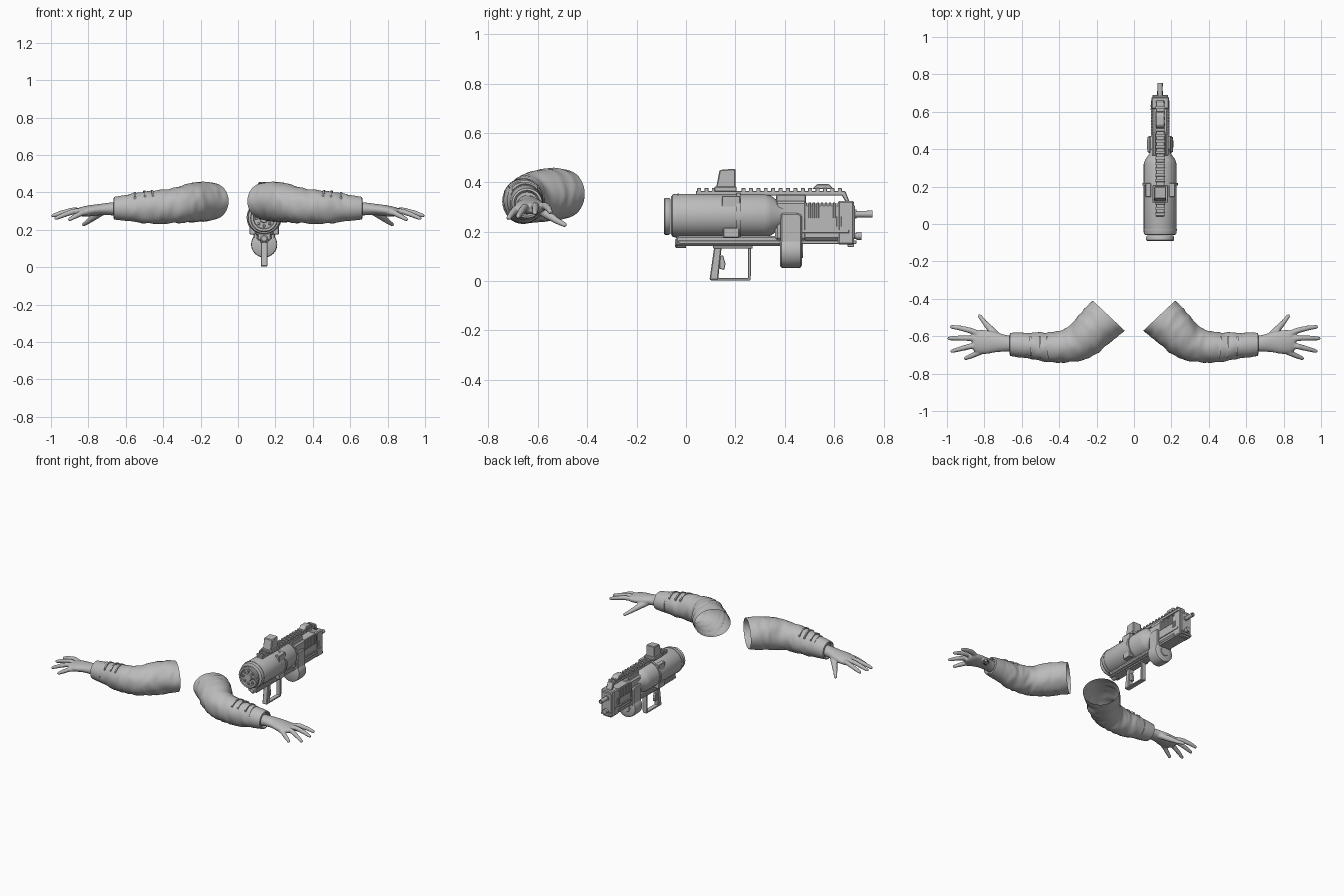
import bpy, bmesh, math
from mathutils import Vector, noise

if "Cube" in bpy.data.objects:
    bpy.data.objects.remove(bpy.data.objects["Cube"])

grey = bpy.data.materials.new("plain grey")
grey.diffuse_color = (0.5, 0.5, 0.5, 1)
grey.use_nodes = True
grey.node_tree.nodes["Principled BSDF"].inputs["Base Color"].default_value = grey.diffuse_color
GX = 0.14  # blaster centre line


def finish(name, bm, smooth=None, bevel=0):
    bmesh.ops.recalc_face_normals(bm, faces=bm.faces)
    me = bpy.data.meshes.new(name)
    bm.to_mesh(me)
    bm.free()
    ob = bpy.data.objects.new(name, me)
    bpy.context.collection.objects.link(ob)
    me.materials.append(grey)
    if bevel:
        m = ob.modifiers.new("bevel", 'BEVEL')
        m.width, m.segments = bevel, 1
    if smooth:
        bpy.context.view_layer.objects.active = ob
        ob.select_set(True)
        bpy.ops.object.shade_smooth_by_angle(angle=math.radians(smooth))
        ob.select_set(False)
    return ob


def loft(bm, rings, cap0=True, cap1=True):
    vs = [[bm.verts.new(p) for p in r] for r in rings]
    n = len(vs[0])
    for a, b in zip(vs, vs[1:]):
        for i in range(n):
            bm.faces.new((a[i], a[(i + 1) % n], b[(i + 1) % n], b[i]))
    if cap0:
        bm.faces.new(vs[0])
    if cap1:
        bm.faces.new(vs[-1])


def box(name, half, y0, y1, z0, z1, bevel=0.003, x=GX):
    return plate(name, [(y0, z0), (y1, z0), (y1, z1), (y0, z1)], half, bevel, x)


def plate(name, pts, half, bevel=0.003, x=GX):
    """Side outline in y,z extruded across x."""
    bm = bmesh.new()
    loft(bm, [[(x + s * half, y, z) for y, z in pts] for s in (-1, 1)])
    return finish(name, bm, bevel=bevel)


def lathe(name, prof, z, x=GX, n=32):
    """Profile of (y, radius) turned about an axis along y."""
    bm = bmesh.new()
    loft(bm, [[(x + r * math.cos(t * math.tau / n), y, z + r * math.sin(t * math.tau / n))
               for t in range(n)] for y, r in prof])
    return finish(name, bm, smooth=35)


# ---- blaster: tank, cap and bands
lathe("tank", [(-.06, .076), (-.055, .085), (-.045, .088), (.32, .088), (.345, .08), (.375, .058), (.40, .05)], .265)
lathe("tank_cap", [(-.062, .07), (-.07, .075), (-.085, .075), (-.09, .07), (-.09, .058), (-.08, .055),
                   (-.08, .025), (-.087, .022)], .262)
for i in range(8):
    a = i * math.tau / 8
    box("cap_stud", .007, -.088, -.075, .255 + .042 * math.sin(a), .269 + .042 * math.sin(a),
        .002, GX + .042 * math.cos(a))
lathe("tank_band", [(.205, .08), (.205, .094), (.22, .094), (.22, .08)], .265)
lathe("tank_seam", [(-.035, .08), (-.035, .0905), (-.028, .0905), (-.028, .08)], .265)
for s in (-1, 1):
    box("band_clamp", .016, .145, .22, .295, .345, .003, GX + s * .064)
    box("band_foot", .016, .15, .215, .175, .215, .003, GX + s * .062)

# ---- blaster: body
box("lower_rail", .035, -.04, .39, .142, .182, .005)
box("lower_rail_lip", .042, -.03, .69, .15, .165, .002)
lathe("rail_plug", [(-.045, .014), (-.04, .02), (.0, .02)], .153)
box("receiver", .045, .36, .49, .165, .325, .01)
box("fore_body", .045, .47, .685, .165, .315, .012)
box("muzzle_plate", .047, .615, .68, .148, .325, .006)
box("muzzle_foot", .03, .655, .68, .138, .16, .002)
for s in (-1, 1):
    for i in range(8):
        box("side_rib", .004, .48 + i * .0165, .489 + i * .0165, .255, .318, .001, GX + s * .046)
    for i in range(2):
        box("muzzle_vent", .003, .61 + i * .018, .618 + i * .018, .22, .262, .001, GX + s * .048)
    box("side_strip", .004, .39, .66, .195, .207, .001, GX + s * .046)
lathe("barrel", [(.67, .018), (.69, .018), (.69, .013), (.755, .014), (.755, .009), (.73, .008)], .271, n=20)
lathe("lower_rod", [(.67, .012), (.69, .012), (.69, .016), (.71, .016)], .183, n=20)

# ---- blaster: top rail with teeth, sights
box("top_rail", .022, .04, .645, .347, .365, .002)
box("rail_post", .028, .365, .485, .315, .35, .003)
plate("rail_front_leg", [(.62, .365), (.645, .365), (.665, .315), (.65, .315)], .022)
for i in range(20):
    y = .045 + i * .03
    if not .11 < y < .2:
        box("rail_tooth", .026, y, y + .016, .362, .376, .001)
plate("rear_sight", [(.12, .368), (.136, .45), (.2, .455), (.2, .368)], .032, .004)
box("sight_base", .042, .115, .205, .362, .382, .003)
plate("front_sight", [(.51, .372), (.53, .392), (.58, .392), (.6, .372)], .024)

# ---- blaster: drum and its mount
lathe("drum", [(.38, .058), (.386, .068), (.41, .07), (.445, .07), (.464, .068), (.47, .058),
               (.47, .03), (.474, .028)], .122)
plate("drum_mount", [(.382, .11), (.47, .11), (.47, .265), (.455, .275), (.382, .275)], .058, .006)

# ---- blaster: grip frame and trigger
plate("grip", [(.095, .004), (.13, .004), (.145, .145), (.115, .145)], .018, .004)
box("guard_bottom", .016, .1, .262, .003, .013, .002)
plate("guard_front", [(.25, .004), (.262, .004), (.264, .145), (.252, .145)], .016, .002)
box("guard_top", .022, .11, .27, .132, .148, .002)
plate("trigger", [(.135, .05), (.155, .045), (.16, .07), (.15, .105), (.135, .1)], .009, .002)


# ---- arms: one side is modelled, the other mirrored
def mirror(ob):
    ob.modifiers.new("mirror", 'MIRROR').use_clip = False


def spline(rows, t):
    i = min(int(t), len(rows) - 2)
    f = t - i
    a, b, c, d = (rows[max(0, min(len(rows) - 1, i + k))] for k in (-1, 0, 1, 2))
    return [.5 * (2 * q + (r - p) * f + (2 * p - 5 * q + 4 * r - s) * f * f + (3 * q - p - 3 * r + s) * f ** 3)
            for p, q, r, s in zip(a, b, c, d)]


def ring(row, n=32, wrinkle=0.0):
    """Oval ring from outer x,y, inner x,y and bottom/top heights."""
    ox, oy, ix, iy, z0, z1 = row
    c = Vector(((ox + ix) / 2, (oy + iy) / 2, (z0 + z1) / 2))
    side, up = Vector(((ix - ox) / 2, (iy - oy) / 2, 0)), Vector((0, 0, (z1 - z0) / 2))
    out = []
    for k in range(n):
        a = k * math.tau / n
        d = side * math.cos(a) + up * math.sin(a)
        p = c + d
        w = 1 - abs(noise.noise(Vector((p.x * 22, p.y * 9, p.z * 9)))) * 2
        out.append(c + d * (1 + wrinkle * w))
    return out


sleeve = [(.05, -.57, .22, -.41, .255, .45), (.12, -.62, .27, -.465, .247, .453),
          (.20, -.69, .32, -.52, .242, .442), (.30, -.732, .37, -.565, .238, .422),
          (.42, -.74, .44, -.58, .236, .408), (.50, -.73, .51, -.582, .238, .4),
          (.585, -.712, .585, -.588, .25, .388)]
bm = bmesh.new()
STEPS = 48
loft(bm, [ring(spline(sleeve, i * 6 / STEPS), 32, .06 * min(1, i / 6)) for i in range(STEPS + 1)], cap0=False)
mirror(finish("sleeve", bm, smooth=50))

cuff = [(.578, -.705, .578, -.59, .255, .38), (.58, -.716, .58, -.582, .246, .388),
        (.62, -.713, .62, -.58, .25, .383), (.662, -.705, .662, -.582, .255, .376),
        (.665, -.697, .665, -.592, .263, .368), (.65, -.69, .65, -.598, .27, .36)]
bm = bmesh.new()
loft(bm, [ring(r) for r in cuff])
mirror(finish("cuff", bm, smooth=40))

# short straps over the top of the forearm
for x in (.445, .49, .54):
    bm = bmesh.new()
    row = spline(sleeve, 4 + (x - .42) / .08 if x < .5 else 5 + (x - .5) / .085)
    grown = [row[0], row[1] - .006, row[2], row[3] + .006, row[4], row[5] + .008]
    arc = ring(grown, 32)[4:13]
    rows = [[p + Vector((dx, 0, dz)) for p in arc] for dx, dz in ((0, -.014), (0, 0), (.01, 0), (.01, -.014))]
    loft(bm, [[r[k] for r in rows] for k in range(len(arc))])
    mirror(finish("forearm_strap", bm, smooth=30))


# hand: palm and fingers fused into one skin
def tube(bm, pts, rads, n=12):
    pts = [Vector(p) for p in pts]
    tip = (pts[-1] - pts[-2]).normalized()
    pts += [pts[-1] + tip * rads[-1] * .6, pts[-1] + tip * rads[-1] * .95]
    rads = list(rads) + [rads[-1] * .8, rads[-1] * .35]
    rings = []
    for i, (p, r) in enumerate(zip(pts, rads)):
        d = (pts[min(i + 1, len(pts) - 1)] - pts[max(i - 1, 0)]).normalized()
        s = d.cross(Vector((0, 0, 1))).normalized()
        u = s.cross(d)
        rings.append([p + (s * math.cos(k * math.tau / n) + u * math.sin(k * math.tau / n)) * r for k in range(n)])
    loft(bm, rings)


palm = [(.64, -.685, .64, -.6, .275, .348), (.69, -.683, .69, -.592, .278, .345), (.74, -.686, .74, -.578, .278, .338),
        (.79, -.695, .79, -.568, .272, .332), (.835, -.692, .84, -.568, .272, .322), (.86, -.675, .865, -.585, .28, .312)]
bm = bmesh.new()
loft(bm, [ring(spline(palm, i / 3), 24) for i in range(16)])
fingers = [[(.82, -.59, .302), (.88, -.568, .304), (.935, -.555, .292), (.975, -.55, .28)],
           [(.82, -.615, .302), (.885, -.61, .304), (.945, -.61, .29), (.988, -.612, .276)],
           [(.82, -.645, .3), (.88, -.655, .298), (.93, -.668, .28), (.972, -.68, .262)],
           [(.79, -.67, .296), (.835, -.69, .29), (.87, -.706, .272), (.9, -.718, .256)],
           [(.72, -.61, .3), (.765, -.565, .272), (.8, -.525, .245), (.825, -.492, .228)]]
for f in fingers:
    k = 1.25 if f is fingers[-1] else 1
    tube(bm, f, [.016 * k, .0155 * k, .0135, .0105])
hand = finish("hand", bm, smooth=60)
m = hand.modifiers.new("fuse", 'REMESH')
m.mode, m.voxel_size, m.use_smooth_shade = 'VOXEL', .005, True
m = hand.modifiers.new("soften", 'SMOOTH')
m.factor, m.iterations = .5, 4
mirror(hand)
